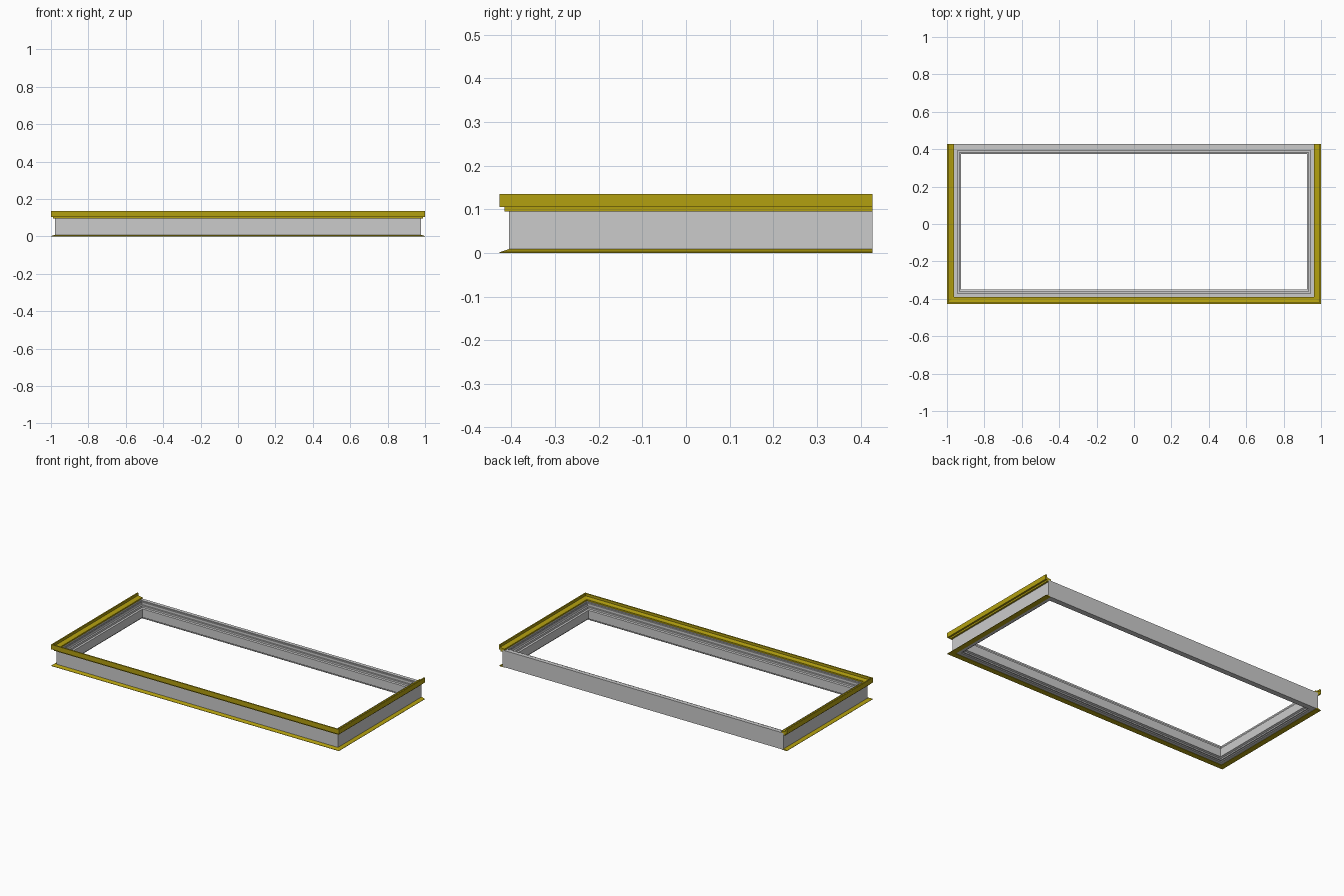
import bpy, bmesh

if "Cube" in bpy.data.objects:
    bpy.data.objects.remove(bpy.data.objects["Cube"])

# Wall rectangle shared by all profiles
WX, WF, WB = 0.978, -0.405, 0.427


def ring(d, z):
    # closed loop of corners, offset inward by d
    x = WX - d
    return [(-x, WB - d, z), (-x, WF + d, z), (x, WF + d, z), (x, WB - d, z)]


def u_path(d, z):
    # three-sided path (left, front, right) ending flush with the back wall
    x = WX - d
    return [(-x, WB, z), (-x, WF + d, z), (x, WF + d, z), (x, WB, z)]


def sweep(name, profile, path, closed, mat=None):
    bm = bmesh.new()
    rows = [[bm.verts.new(c) for c in path(d, z)] for d, z in profile]
    n = len(rows)
    for i in range(n):
        a, b = rows[i], rows[(i + 1) % n]
        for k in range(4 if closed else 3):
            m = (k + 1) % 4
            bm.faces.new((a[k], a[m], b[m], b[k]))
    if not closed:
        bm.faces.new([r[0] for r in rows])
        bm.faces.new([r[3] for r in rows])
    bmesh.ops.recalc_face_normals(bm, faces=bm.faces)
    me = bpy.data.meshes.new(name)
    bm.to_mesh(me)
    bm.free()
    ob = bpy.data.objects.new(name, me)
    bpy.context.collection.objects.link(ob)
    if mat:
        me.materials.append(mat)
    return ob


yellow = bpy.data.materials.new("yellow_trim")
yellow.diffuse_color = (0.45, 0.35, 0.005, 1)
yellow.use_nodes = True
yellow.node_tree.nodes["Principled BSDF"].inputs["Base Color"].default_value = yellow.diffuse_color

# Grey frame body: stepped down toward the opening, recessed underneath
sweep("frame_body", [
    (0, 0.002), (0, 0.107), (0.022, 0.107), (0.022, 0.099),
    (0.028, 0.099), (0.028, 0.104), (0.034, 0.104), (0.034, 0.088),
    (0.044, 0.088), (0.044, 0.076), (0.054, 0.073), (0.054, 0.02),
    (0.042, 0.016), (0.042, 0.008), (0.034, 0.008), (0.034, 0.002),
], ring, True)

# Upper rail: upright lip, stepped underside and inner ledge
sweep("upper_rail", [
    (0.001, 0.095), (-0.011, 0.095), (-0.011, 0.105), (-0.022, 0.105),
    (-0.022, 0.135), (-0.014, 0.135), (-0.014, 0.120), (0.004, 0.116),
    (0.016, 0.116), (0.016, 0.1065), (0.001, 0.1065),
], u_path, False, yellow)

# Bottom flange sloping outward to the floor
sweep("bottom_flange", [
    (-0.022, 0), (-0.022, 0.002), (-0.001, 0.009), (0.001, 0.009),
    (0.012, 0.004), (0.012, 0),
], u_path, False, yellow)
